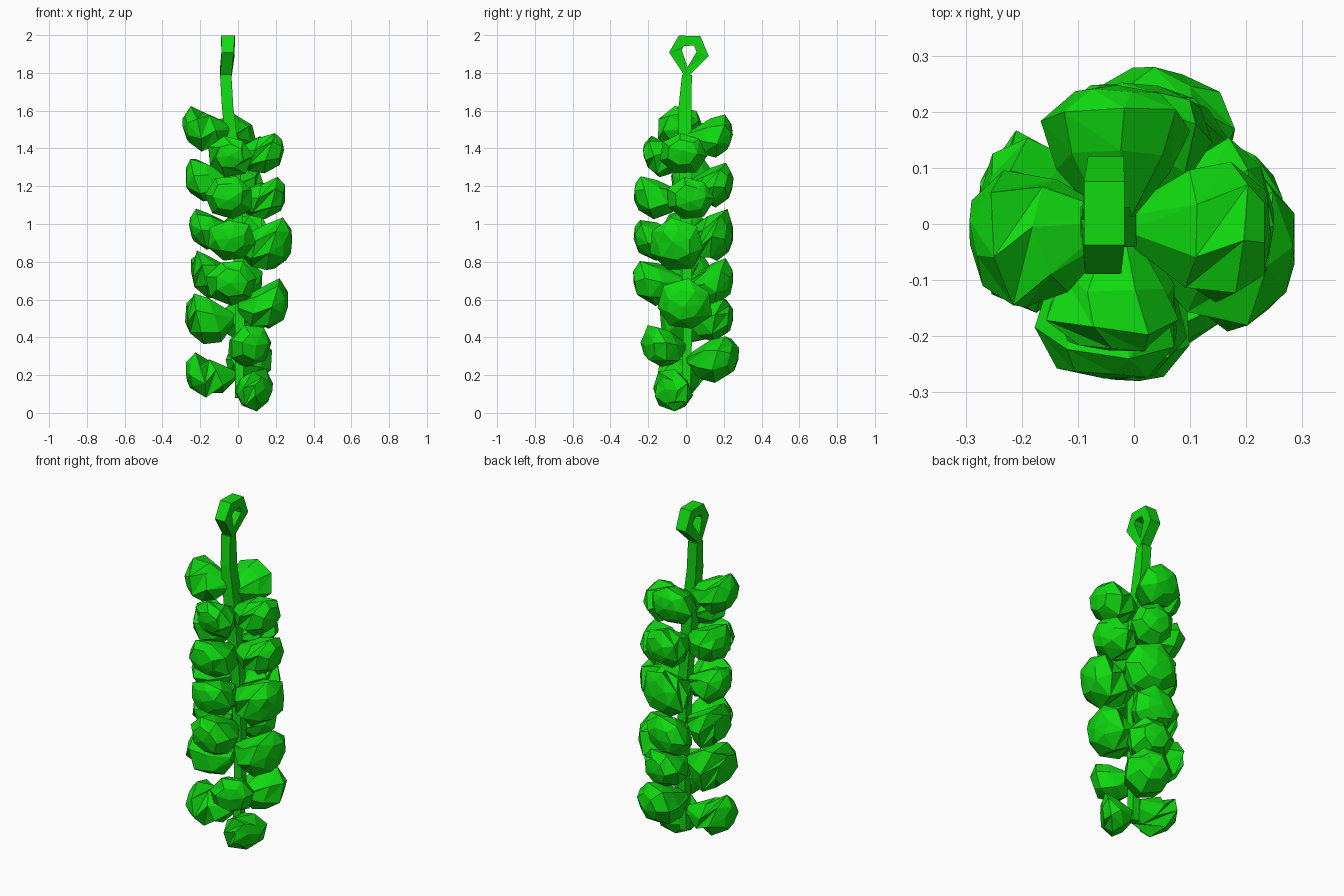
import bpy, bmesh, math, random
from mathutils import Vector

cube = bpy.data.objects.get("Cube")
if cube:
    bpy.data.objects.remove(cube, do_unlink=True)

green = bpy.data.materials.new("leaf green")
green.use_nodes = True
colour = (0.005, 0.70, 0.005, 1)
green.diffuse_color = colour
green.node_tree.nodes["Principled BSDF"].inputs["Base Color"].default_value = colour


def finish(name, bm):
    bmesh.ops.recalc_face_normals(bm, faces=bm.faces)
    mesh = bpy.data.meshes.new(name)
    bm.to_mesh(mesh)
    bm.free()
    mesh.materials.append(green)
    bpy.context.collection.objects.link(bpy.data.objects.new(name, mesh))


def bridge(bm, low, high):
    """Triangulated band between two rings of vertices."""
    for i in range(len(low)):
        j = (i + 1) % len(low)
        bm.faces.new((low[i], low[j], high[j]))
        bm.faces.new((low[i], high[j], high[i]))


def tube(name, points, closed=False):
    """Square-section bar; points are (x, y, z, half width, half thickness)."""
    bm = bmesh.new()
    count = len(points)
    centres = [Vector(p[:3]) for p in points]
    rings = []
    for i, (x, y, z, wide, thick) in enumerate(points):
        after = centres[(i + 1) % count] if closed else centres[min(i + 1, count - 1)]
        before = centres[i - 1] if closed else centres[max(i - 1, 0)]
        across = Vector((1, 0, 0))
        normal = (after - before).cross(across).normalized()
        rings.append([bm.verts.new(centres[i] + across * wide * a + normal * thick * b)
                      for a, b in ((-1, -1), (1, -1), (1, 1), (-1, 1))])
    for low, high in zip(rings, rings[1:]):
        bridge(bm, low, high)
    if closed:
        bridge(bm, rings[-1], rings[0])
    else:
        bm.faces.new(rings[0])
        bm.faces.new(rings[-1])
    finish(name, bm)


def bulb(name, azimuth, z, reach, radius, seed):
    """Faceted bulb flaring from the stem, its top leaning outward."""
    rng = random.Random(seed)
    a = math.radians(azimuth)
    out = Vector((math.cos(a), math.sin(a), 0))
    base = Vector((-0.03 * min(1, z / 1.4), 0, z))
    tip = out * reach + Vector((0, 0, z + 0.005))
    axis = tip - base
    side = axis.cross(Vector((0, 0, 1))).normalized()
    up = side.cross(axis).normalized()
    sides = 7
    bm = bmesh.new()
    rings = []
    # distance along the axis, width and outward lean of each ring
    for t, w, lean in ((0.05, 0.25, 0), (0.42, 0.84, 0.13), (0.73, 1.04, 0.13), (0.94, 0.64, 0.04)):
        ring = []
        turn = rng.uniform(0, 0.9)
        for i in range(sides):
            b = math.tau * i / sides + turn
            r = radius * w * rng.uniform(0.93, 1.08)
            along = t + lean * math.sin(b) + rng.uniform(-0.03, 0.03) * (w > 0.3)
            ring.append(bm.verts.new(base + axis * along + side * math.cos(b) * r * 1.12
                                     + up * math.sin(b) * r))
        rings.append(ring)
    for low, high in zip(rings, rings[1:]):
        bridge(bm, low, high)
    point = bm.verts.new(tip + up * rng.uniform(-0.02, 0.02))
    for i in range(sides):
        bm.faces.new((rings[-1][i], rings[-1][(i + 1) % sides], point))
    bm.faces.new(rings[0])
    finish(name, bm)


# Main stem and the hanging loop at its top
tube("stem", [(0.005, 0, 0.08, 0.022, 0.022), (0.01, 0.01, 0.5, 0.025, 0.025),
              (0, 0, 1.0, 0.028, 0.028), (-0.03, -0.005, 1.4, 0.034, 0.036),
              (-0.055, -0.005, 1.62, 0.03, 0.034), (-0.065, 0.005, 1.79, 0.03, 0.026)])
tube("hanging_loop", [(-0.065, 0.005, 1.80, 0.03, 0.03), (-0.055, -0.056, 1.915, 0.032, 0.034),
                      (-0.053, -0.025, 1.97, 0.036, 0.03), (-0.053, 0.06, 1.97, 0.036, 0.03),
                      (-0.05, 0.088, 1.90, 0.032, 0.034)], closed=True)

# Bulbs: azimuth, height, reach, radius
bulbs = [
    (187, 1.50, .295, .11), (97, 1.46, .25, .11), (355, 1.37, .245, .11), (258, 1.355, .23, .105),
    (170, 1.23, .28, .11), (80, 1.20, .25, .11), (5, 1.13, .25, .11), (259, 1.14, .28, .115),
    (183, .97, .26, .105), (80, .93, .25, .135), (346, .885, .295, .13), (262, .91, .28, .11),
    (180, .73, .25, .12), (88, .685, .25, .12), (357, .565, .265, .13), (262, .685, .28, .12),
    (180, .495, .28, .135), (80, .49, .25, .11), (294, .35, .235, .11),
    (190, .195, .28, .11), (72, .28, .28, .12), (322, .115, .18, .11),
]
for n, (azimuth, z, reach, radius) in enumerate(bulbs):
    bulb("bulb_%02d" % (n + 1), azimuth, z, reach, radius, n + 5)
